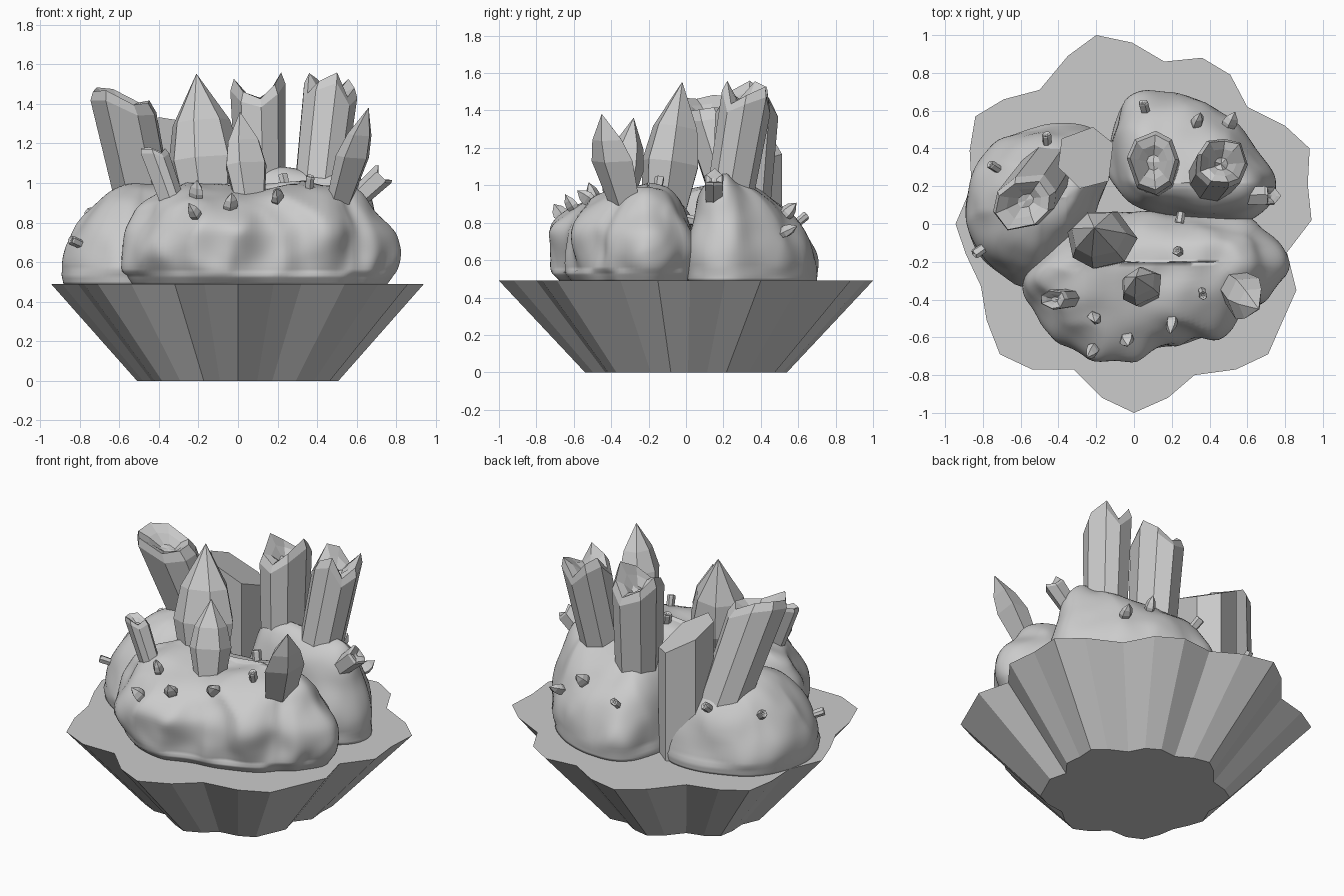
import bpy, math, random
from mathutils import Vector, noise
from mathutils.bvhtree import BVHTree

if "Cube" in bpy.data.objects:
    bpy.data.objects.remove(bpy.data.objects["Cube"])

random.seed(4)


def make(name, verts, faces, smooth=False):
    me = bpy.data.meshes.new(name)
    me.from_pydata([tuple(v) for v in verts], [], faces)
    ob = bpy.data.objects.new(name, me)
    bpy.context.collection.objects.link(ob)
    for p in me.polygons:
        p.use_smooth = smooth
    return ob


def loft(rings):
    """Skin equal-sized rings, capping the first and last ring."""
    n = len(rings[0])
    verts = [Vector(v) for r in rings for v in r]
    faces = [tuple(reversed(range(n)))]
    for k in range(len(rings) - 1):
        for i in range(n):
            j = (i + 1) % n
            faces.append((k * n + i, k * n + j, k * n + n + j, k * n + n + i))
    m = len(verts)
    verts.append(sum((Vector(v) for v in rings[-1]), Vector()) / n)
    faces += [(m - n + i, m - n + (i + 1) % n, m) for i in range(n)]
    return verts, faces


def spline(pts, steps, closed):
    """Catmull-Rom through 2D points."""
    n, out = len(pts), []
    P = [Vector(p) for p in pts]
    get = (lambda i: P[i % n]) if closed else (lambda i: P[max(0, min(n - 1, i))])
    for i in range(n if closed else n - 1):
        a, b, c, d = (get(i + k) for k in (-1, 0, 1, 2))
        for s in range(steps):
            t = s / steps
            out.append(0.5 * (2 * b + (c - a) * t + (2 * a - 5 * b + 4 * c - d) * t * t
                              + (3 * b - a - 3 * c + d) * t ** 3))
    if not closed:
        out.append(P[-1])
    return out


# Faceted scalloped bowl
rim = [(-.2, 1), (-.35, .89), (-.5, .71), (-.69, .66), (-.84, .57), (-.87, .39), (-.86, .2),
       (-.945, 0), (-.89, -.16), (-.81, -.33), (-.78, -.51), (-.71, -.69), (-.54, -.77),
       (-.32, -.77), (-.17, -.92), (0, -1), (.18, -.92), (.32, -.8), (.54, -.77), (.71, -.69),
       (.78, -.53), (.86, -.35), (.81, -.15), (.94, .02), (.92, .21), (.93, .4), (.8, .52),
       (.6, .62), (.51, .79), (.36, .88), (.16, .86), (-.01, .96)]
make("bowl", *loft([[(x * .54, y * .54, 0) for x, y in rim], [(x, y, .49) for x, y in rim]]))

# Three smooth lumpy rocks: outline swept up a profile towards a crest line
trees = []


def rock(name, outline, crest, profile, rough, back=0.):
    """crest = (x0, x1, y); back makes the +y side slope more gently."""
    out = spline(outline, 7, True)
    rings = []
    for z, s0 in spline(profile, 5, False):
        ring = []
        for p in out:
            c = Vector((max(crest[0], min(crest[1], p.x)), crest[2]))
            d = (p - c).normalized()
            s = max(s0, .001) ** (1 + back * max(0, d.y))
            q = c + (p - c) * s
            v = Vector((q.x, q.y, z))
            k = noise.noise(v * 4) + .2 * noise.noise(v * 8)
            k -= .7 * abs(noise.noise(Vector((v.x * 4.5, v.y * 4.5, v.z * 1.5 + 7))))
            up = rough * k * (1 if z > .55 else .3)
            ring.append(v + Vector((d.x * s * up, d.y * s * up, up * (1 - s) * .8)))
        rings.append(ring)
    verts, faces = loft(rings)
    trees.append(BVHTree.FromPolygons(verts, faces))
    make(name, verts, faces, True)


rock("front_rock",
     [(-.57, -.3), (-.5, -.45), (-.38, -.6), (-.22, -.71), (-.06, -.74), (.12, -.68), (.3, -.65),
      (.5, -.56), (.6, -.45), (.7, -.38), (.8, -.22), (.73, -.08), (.58, .02), (.3, .05),
      (0, .05), (-.3, 0), (-.5, -.15)], (-.25, .45, -.2),
     [(.49, .88), (.55, .98), (.64, 1.02), (.75, 1.0), (.84, .87), (.92, .66), (.98, .36), (1.0, .01)], .06)
rock("left_rock",
     [(-.89, .1), (-.87, -.06), (-.79, -.2), (-.6, -.31), (-.47, -.28), (-.34, -.13), (-.2, .08),
      (-.13, .3), (-.18, .47), (-.31, .53), (-.5, .52), (-.71, .43), (-.83, .3)], (-.48, -.36, .14),
     [(.49, .99), (.58, 1.01), (.7, .92), (.82, .78), (.92, .56), (.98, .3), (1.0, .01)], .04)
rock("rear_rock",
     [(.07, .7), (-.06, .63), (-.12, .46), (-.12, .24), (.03, .09), (.24, .03), (.54, .01),
      (.7, .09), (.74, .26), (.6, .45), (.48, .58), (.3, .67)], (.15, .5, .22),
     [(.49, 1.0), (.6, 1.0), (.72, .96), (.85, .86), (.95, .7), (1.03, .45), (1.07, .2), (1.08, .01)],
     .035, 1.2)


# Crystals: faceted prisms lofted along an axis
def crystal(name, base, top, rx, ry, rings, n=7, turn=0., slant=(0, 0), jag=0., k=2, phase=0.):
    """rings = (t, scale, slanted?); jag raises k points around the slanted rings."""
    b, t = Vector(base), Vector(top)
    ax = t - b
    u = Vector((0, 1, 0)).cross(ax) if abs(ax.normalized().y) < .8 else Vector((1, 0, 0)).cross(ax)
    u.normalize()
    w = ax.normalized().cross(u)
    angs = [2 * math.pi * (i + random.uniform(-.18, .18)) / n for i in range(n)]
    out = []
    for f, s, sl in rings:
        ring = []
        for a in angs:
            x, y = rx * s * math.cos(a), ry * s * math.sin(a)
            x, y = (x * math.cos(turn) - y * math.sin(turn), x * math.sin(turn) + y * math.cos(turn))
            v = b + ax * f + u * x + w * y
            if sl:
                lift = slant[0] * x + slant[1] * y
                lift += jag * sl * math.cos(k * (a + turn - phase))
                v += ax.normalized() * lift
            ring.append(v)
        out.append(ring)
    return make(name, *loft(out))


POINT = [(0, .6, 0), (.5, 1, 0), (.72, .78, 0), (1, .01, 0)]
CROWN = [(0, .88, 0), (.93, 1, .9), (1, .86, 1), (.96, .55, .4), (.9, .25, .2)]

crystal("left_hollow_crystal", (-.43, .33, .7), (-.59, .1, 1.44), .16, .145, CROWN, 8,
        .3, (-.55, -.2), .02, 3)
crystal("rear_wedge_crystal", (-.25, .35, .49), (-.25, .35, 1.24), .16, .17,
        [(0, 1, 0), (1, 1, 1), (1.0, .5, 1)], 6, .4, (-.5, -.35))
crystal("tall_pointed_crystal", (-.13, -.14, .68), (-.21, -.02, 1.55), .19, .16, POINT, 7, .1)
crystal("small_pointed_crystal", (.07, -.38, .82), (.01, -.28, 1.36), .12, .1, POINT, 6, .5)
crystal("rear_twin_crystal", (.12, .29, .75), (.1, .33, 1.48), .14, .17, CROWN, 8,
        0, (.1, .0), .065, 2)
crystal("rear_crown_crystal", (.39, .21, .8), (.47, .33, 1.5), .14, .14, CROWN, 9,
        0, (0, .1), .07, 3, .5)
crystal("right_blade_crystal", (.47, -.28, .76), (.66, -.45, 1.38), .08, .13,
        [(0, .6, 0), (.6, 1, 1), (.78, .72, 1), (1, .01, 0)], 5, -.4, (.2, -.2))
crystal("left_small_crystal", (-.31, -.39, .84), (-.43, -.4, 1.17), .07, .055, CROWN, 7,
        0, (-.5, 0), .015, 3)
crystal("right_small_crystal", (.6, .15, .92), (.73, .15, 1.04), .06, .06, CROWN, 6, 0, (0, 0), .02, 2)

# Small shards growing out of the rock surfaces
spots = [(-.72, .29), (-.46, .43), (-.8, -.13), (.06, .6), (.33, .53), (.5, .52), (.25, .06),
         (.24, -.15), (.36, -.36), (.2, -.51), (-.04, -.6), (-.21, -.66), (-.21, -.49)]
blunt = {0, 1, 2, 3, 6, 7, 8}
for i, (x, y) in enumerate(spots):
    hits = [tr.ray_cast(Vector((x, y, 3)), Vector((0, 0, -1))) for tr in trees]
    loc, nor = max(((h[0], h[1]) for h in hits if h[0]), key=lambda h: h[0].z,
                   default=(Vector((x, y, .7)), Vector((x, y, .5)).normalized()))
    nor = nor if nor.z > 0 else -nor
    if i in blunt:
        crystal(f"shard_{i}", loc - nor * .04, loc + nor * .06, .028, .024, CROWN, 6, i)
    else:
        crystal(f"shard_{i}", loc - nor * .05, loc + nor * .09, .042, .032, POINT, 5, i)
